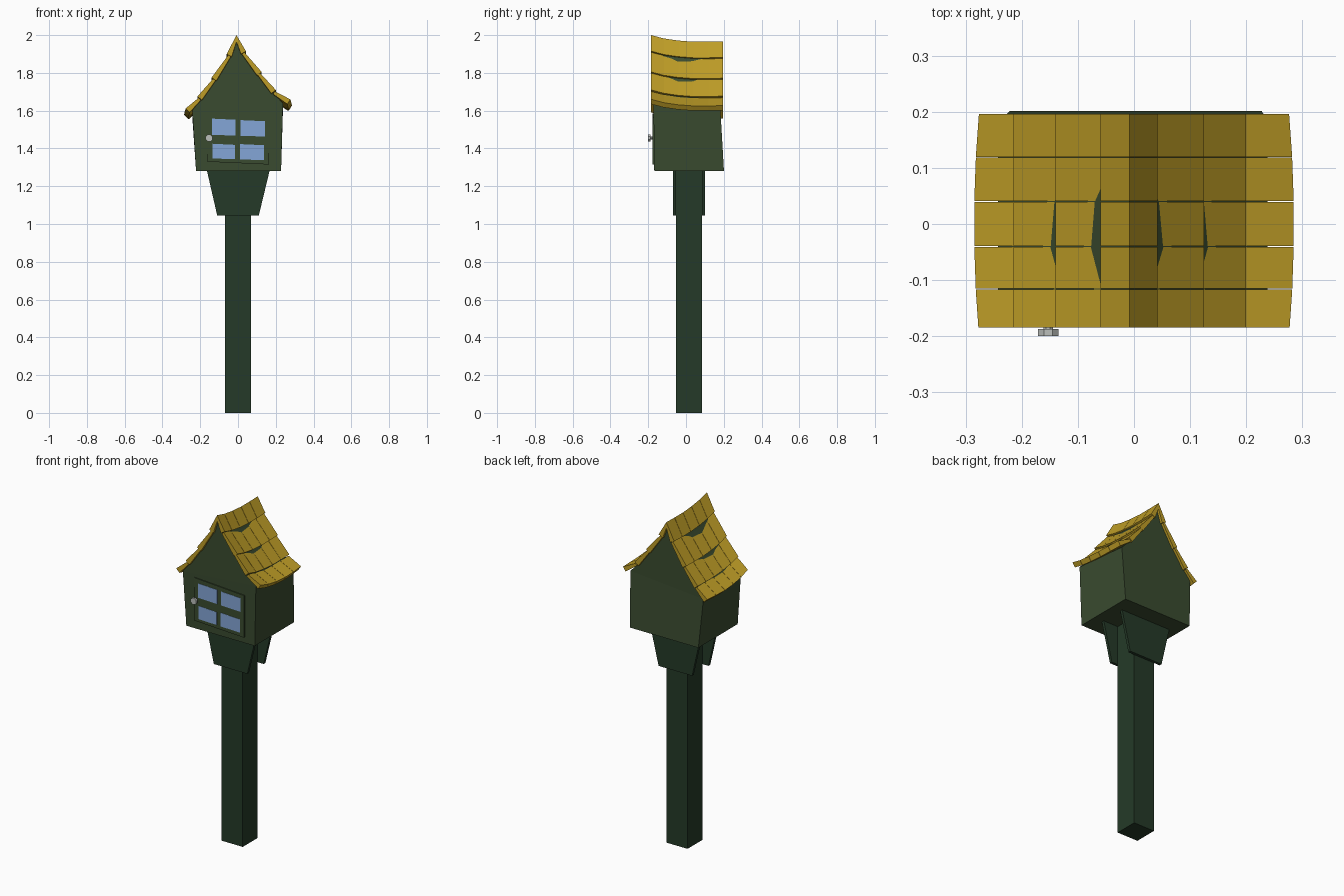
import bpy, bmesh, math
from mathutils import Vector, Matrix

if "Cube" in bpy.data.objects:
    bpy.data.objects.remove(bpy.data.objects["Cube"])


def material(name, rgb):
    m = bpy.data.materials.new(name)
    m.diffuse_color = (*rgb, 1)
    m.use_nodes = True
    m.node_tree.nodes["Principled BSDF"].inputs["Base Color"].default_value = m.diffuse_color
    return m


POST = material("dark_green", (0.018, 0.042, 0.021))
WALL = material("olive_green", (0.042, 0.070, 0.029))
ROOF = material("straw_yellow", (0.52, 0.34, 0.02))
GLASS = material("pale_blue", (0.23, 0.38, 0.68))
METAL = material("light_grey", (0.50, 0.52, 0.50))


def finish(bm, name, mat):
    bmesh.ops.recalc_face_normals(bm, faces=bm.faces)
    me = bpy.data.meshes.new(name)
    bm.to_mesh(me)
    bm.free()
    me.materials.append(mat)
    ob = bpy.data.objects.new(name, me)
    bpy.context.collection.objects.link(ob)
    return ob


def loft(bm, a, b):
    """Closed solid between two matching outlines."""
    va, vb = [bm.verts.new(p) for p in a], [bm.verts.new(p) for p in b]
    bm.faces.new(va)
    bm.faces.new(vb)
    n = len(va)
    for i in range(n):
        j = (i + 1) % n
        bm.faces.new((va[i], va[j], vb[j], vb[i]))


def plate(name, outline, y0, y1, mat):
    """Extrude an (x, z) outline along y."""
    bm = bmesh.new()
    loft(bm, [(x, y0, z) for x, z in outline], [(x, y1, z) for x, z in outline])
    return finish(bm, name, mat)


# Post and the two tapered brackets
plate("post", [(-.069, 0), (.069, 0), (.069, 1.29), (-.069, 1.29)], -.054, .084, POST)
trapezoid = [(-.11, 1.045), (.11, 1.045), (.168, 1.285), (-.165, 1.285)]
plate("front_bracket", trapezoid, -.07, -.054, POST)
plate("back_bracket", trapezoid, .084, .10, POST)

# Roof curves, ridge to eave, for each side, and the sag along the ridge
LEFT = [(-.008, 2.0), (-.06, 1.90), (-.14, 1.775), (-.215, 1.675), (-.277, 1.612)]
RIGHT = [(-.008, 2.0), (.042, 1.915), (.125, 1.805), (.20, 1.71), (.277, 1.66)]
SAG = [(-.185, 0), (-.116, -.018), (-.04, -.029), (.04, -.035), (.119, -.035), (.197, -.033)]

# House body: walls lean a little, gable follows the roof curve
bm = bmesh.new()
eave_l, eave_r = (-.242, 1.60), (.238, 1.64)
gable = [(x, z - .03) for x, z in RIGHT[3:0:-1]] + [(-.008, 1.965)] + \
        [(x, z - .03) for x, z in LEFT[1:4]]


def ring(y_low, y_top, drop):
    low = [(-.222, y_low, 1.28), (.228, y_low, 1.28)]
    top = [(x, y_top, z - drop) for x, z in [eave_r] + gable + [eave_l]]
    return [bm.verts.new(p) for p in low + top]


front, back = ring(-.168, -.172, 0), ring(.201, .182, .033)
for r in (front, back):
    bm.faces.new((r[0], r[1], r[2], r[-1]))
    bm.faces.new(r[2:])
for i in range(len(front)):
    j = (i + 1) % len(front)
    bm.faces.new((front[i], front[j], back[j], back[i]))
finish(bm, "house_body", WALL)

# Roof shingles: overlapping wedges, four rows and five columns a side
for name, curve in (("left_roof", LEFT), ("right_roof", RIGHT)):
    bm = bmesh.new()
    side = -1 if curve is LEFT else 1
    for r in range(4):
        p, q = Vector(curve[r]), Vector(curve[r + 1])
        d = (q - p).normalized()
        n = Vector((-d.y, d.x)) * side          # outward normal in the xz plane
        sink = 0 if r == 0 else .010            # upper edge tucks under the row above
        quad = [p - n * sink, q, q - n * .030, p - n * (sink + .016)]
        if r == 0:
            quad[3] = Vector((p.x, p.y - .035))
        for c in range(5):
            rings = []
            for k, gap in ((c, .0008), (c + 1, -.0008)):
                y, dz = SAG[k]
                flare = .008 * (1 - (y / .19) ** 2) * side * (r == 3)
                rings.append([(v.x + (flare if i in (1, 2) else 0), y + gap, v.y + dz)
                              for i, v in enumerate(quad)])
            loft(bm, *rings)
    finish(bm, name, ROOF)

# Crooked door plate and four panes
plate("door", [(-.165, 1.33), (.163, 1.315), (.165, 1.565), (-.165, 1.585)], -.168, -.177, WALL)
panes = [(-.138, -.012, 1.47, 1.555), (.014, .142, 1.465, 1.547),
         (-.135, -.015, 1.345, 1.422), (.011, .138, 1.34, 1.42)]
for i, (x0, x1, z0, z1) in enumerate(panes):
    plate(f"window_pane_{i + 1}", [(x0, z0 + .002), (x1, z0 - .002), (x1, z1 - .003), (x0, z1 + .003)],
          -.172, -.1785, GLASS)

# Door knob with stem
bm = bmesh.new()
for rad, y0, y1 in ((.02, -.20, -.187), (.009, -.189, -.17)):
    bmesh.ops.create_cone(bm, cap_ends=True, segments=8, radius1=rad, radius2=rad, depth=y1 - y0,
                          matrix=Matrix.Translation((-.153, (y0 + y1) / 2, 1.455))
                          @ Matrix.Rotation(math.pi / 2, 4, 'X') @ Matrix.Rotation(math.pi / 8, 4, 'Z'))
finish(bm, "door_knob", METAL)
